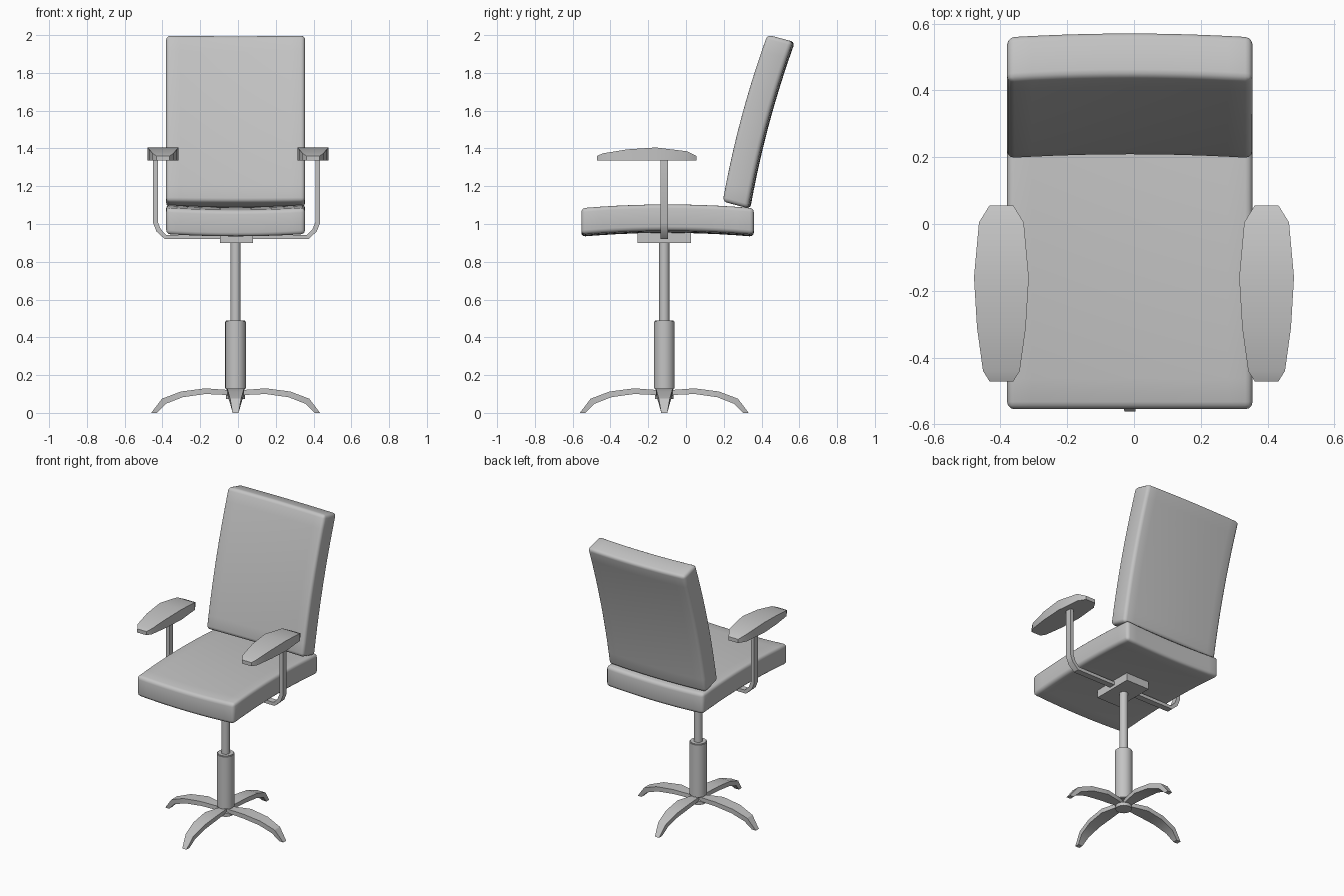
import bpy, bmesh
from math import radians, pi
from mathutils import Vector

old = bpy.data.objects.get("Cube")
if old:
    bpy.data.objects.remove(old, do_unlink=True)

# Single grey for the whole chair
GREY = (0.55, 0.55, 0.55, 1)
grey = bpy.data.materials.new("plain grey")
grey.use_nodes = True
grey.diffuse_color = GREY
grey.node_tree.nodes["Principled BSDF"].inputs["Base Color"].default_value = GREY

AXIS_X, AXIS_Y = -0.0125, -0.115   # swivel column position


def finish(name, bm, location=(0, 0, 0), rotation=(0, 0, 0), angle=30):
    bmesh.ops.recalc_face_normals(bm, faces=bm.faces[:])
    mesh = bpy.data.meshes.new(name)
    bm.to_mesh(mesh)
    bm.free()
    mesh.materials.append(grey)
    obj = bpy.data.objects.new(name, mesh)
    bpy.context.collection.objects.link(obj)
    obj.location = location
    obj.rotation_euler = rotation
    bpy.ops.object.select_all(action="DESELECT")
    obj.select_set(True)
    bpy.context.view_layer.objects.active = obj
    bpy.ops.object.shade_smooth_by_angle(angle=radians(angle))
    return obj


def loft(name, sections, location, rotation=0.0):
    """Bar along local x; section = (top x, top z, bottom x, bottom z, half width)."""
    bm = bmesh.new()
    rings = []
    for tx, tz, bx, bz, w in sections:
        corners = [(tx, -w, tz), (tx, w, tz), (bx, w, bz), (bx, -w, bz)]
        rings.append([bm.verts.new(c) for c in corners])
    for a, b in zip(rings, rings[1:]):
        for i in range(4):
            j = (i + 1) % 4
            bm.faces.new((a[i], a[j], b[j], b[i]))
    bm.faces.new(rings[0])
    bm.faces.new(rings[-1])
    return finish(name, bm, location, (0, 0, rotation))


def cylinder(name, radius, z0, z1, bevel=0.0):
    bm = bmesh.new()
    bmesh.ops.create_cone(bm, cap_ends=True, segments=24, radius1=radius,
                          radius2=radius, depth=z1 - z0)
    if bevel:
        rim = [e for e in bm.edges if abs(e.verts[0].co.z - e.verts[1].co.z) < 1e-5]
        bmesh.ops.bevel(bm, geom=rim, offset=bevel, segments=2, affect="EDGES")
    return finish(name, bm, (AXIS_X, AXIS_Y, (z0 + z1) / 2))


def box(bm, size):
    bmesh.ops.create_cube(bm, size=1)
    bmesh.ops.scale(bm, vec=size, verts=bm.verts[:])


def cushion(name, location, tilt):
    """Rounded slab, arched along its length and dished across its width."""
    width, length, thick = 0.735, 0.914, 0.14
    bm = bmesh.new()
    box(bm, (width, length, thick))
    bmesh.ops.bevel(bm, geom=bm.edges[:], offset=0.022, segments=3,
                    profile=0.5, affect="EDGES")
    for axis, span in ((0, width), (1, length)):
        normal = Vector((axis == 0, axis == 1, 0))
        for k in range(1, 10):
            bmesh.ops.bisect_plane(bm, geom=bm.verts[:] + bm.edges[:] + bm.faces[:],
                                   plane_co=normal * span * (k / 10 - 0.5),
                                   plane_no=normal)
    for v in bm.verts:
        u, t = 2 * v.co.x / width, 2 * v.co.y / length
        v.co.z -= 0.02 * t * t + 0.012 * (1 - u * u)
    return finish(name, bm, location, (tilt, 0, 0), 40)


# Cushions
cushion("seat", (AXIS_X, -0.0975, 1.035), 0)
cushion("backrest", (AXIS_X, 0.36, 1.548), radians(75))

# Column, hub and seat mount
cylinder("lower_column", 0.055, 0.125, 0.49, 0.005)
cylinder("upper_post", 0.027, 0.48, 0.92)
cylinder("hub_disc", 0.05, 0.073, 0.097)
bm = bmesh.new()
box(bm, (0.175, 0.285, 0.055))
finish("seat_mount", bm, (-0.0075, AXIS_Y, 0.9275))

# Four arched feet
foot = [(0, 0.118, 0, 0.09, 0.012), (0.05, 0.122, 0.05, 0.095, 0.028),
        (0.16, 0.13, 0.16, 0.1, 0.045), (0.29, 0.113, 0.28, 0.083, 0.04),
        (0.39, 0.075, 0.37, 0.048, 0.029), (0.447, 0, 0.417, 0, 0.016)]
for i, side in enumerate(("left", "back", "right", "front")):
    loft(side + "_foot", foot, (AXIS_X, AXIS_Y, 0), i * pi / 2)

# U-shaped arm bracket under the seat
half = [(0.442, 1.34, 0.417, 1.34, 0.021), (0.442, 1.005, 0.417, 1.01, 0.021),
        (0.424, 0.96, 0.402, 0.973, 0.021), (0.38, 0.92, 0.372, 0.942, 0.021)]
mirrored = [(-a, b, -c, d, w) for a, b, c, d, w in reversed(half)]
loft("arm_bracket", half + mirrored, (-0.0075, AXIS_Y, 0))

# Arm pads: (position along y, half width, top height)
outline = [(-0.472, 0.035, 1.36), (-0.44, 0.055, 1.374), (-0.31, 0.073, 1.395),
           (-0.16, 0.082, 1.405), (0.005, 0.067, 1.385), (0.055, 0.036, 1.36)]
pad = [(y, top, y, 1.335, w) for y, w, top in outline]
for side, x in (("left", 0.397), ("right", -0.397)):
    loft(side + "_arm_pad", pad, (x, 0, 0), pi / 2)
